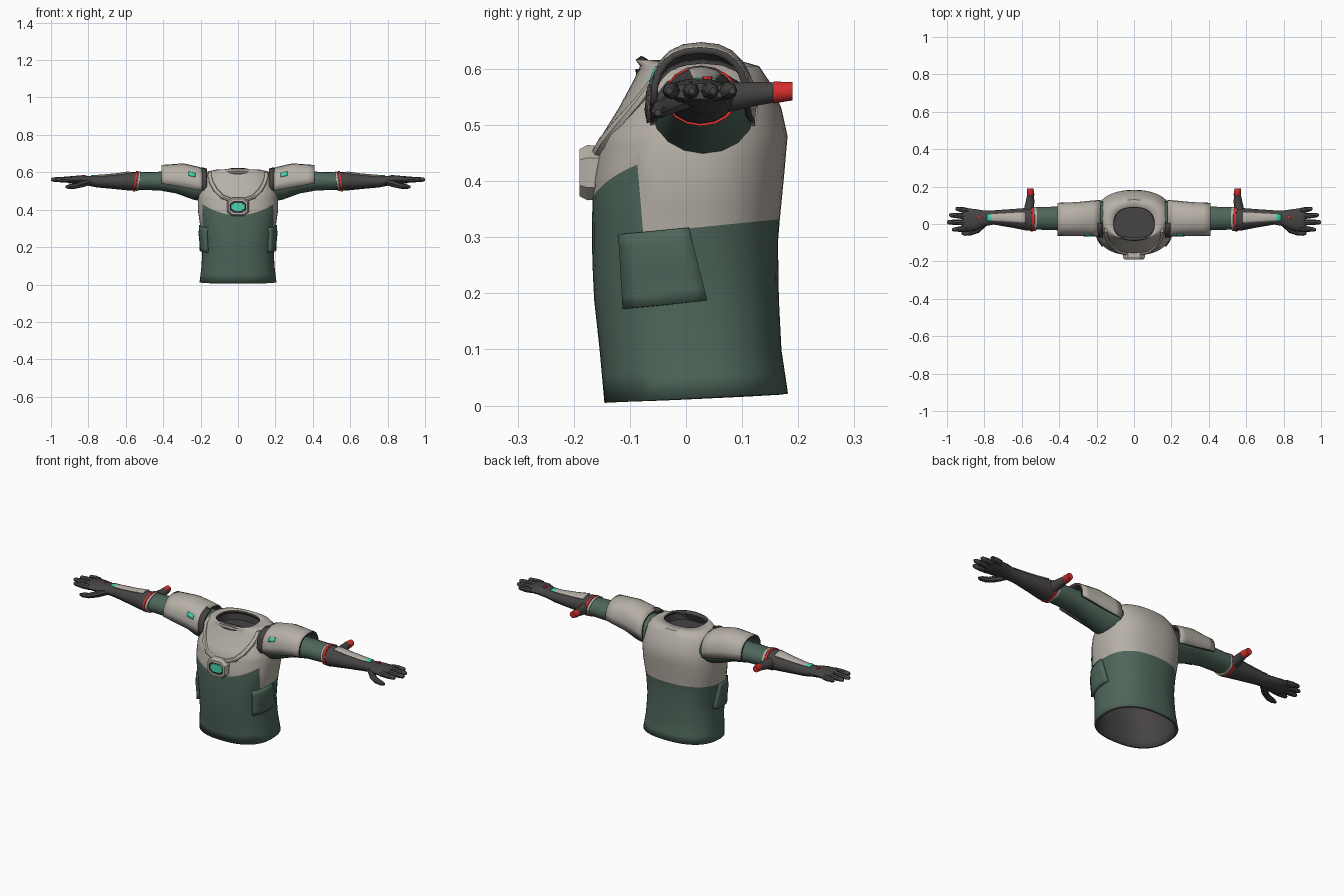
import bpy, bmesh, math
from mathutils import Vector

if "Cube" in bpy.data.objects:
    bpy.data.objects.remove(bpy.data.objects["Cube"])

COLOURS = {"green cloth": (.076, .133, .102), "warm grey": (.47, .435, .385),
           "charcoal": (.062, .056, .056), "red": (.66, .026, .026), "teal": (.061, .66, .43)}
MATS = {}
for n, c in COLOURS.items():
    MATS[n] = bpy.data.materials.new(n)
    MATS[n].diffuse_color = (*c, 1)
GREEN, GREY, DARK, RED, TEAL = COLOURS


def interp(table, t):
    """Linear lookup in rows keyed by their first value."""
    t = min(max(t, table[0][0]), table[-1][0])
    for a, b in zip(table, table[1:]):
        if t <= b[0]:
            k = (t - a[0]) / (b[0] - a[0])
            return [p + (q - p) * k for p, q in zip(a[1:], b[1:])]


def spow(v, e):
    return math.copysign(abs(v) ** e, v)


def loft(name, rings, mats, rule=None, closed=True, caps=(True, True), inside=None,
         mirror=False, thick=0, inner=0, angle=40):
    """Skin rows of points; rule(row, centre) picks the colour slot."""
    bm = bmesh.new()
    rows = [[bm.verts.new(p) for p in r] for r in rings]
    n = len(rows[0])
    for i, (a, b) in enumerate(zip(rows, rows[1:])):
        for j in range(n if closed else n - 1):
            k = (j + 1) % n
            f = bm.faces.new((a[j], a[k], b[k], b[j]))
            f.material_index = rule(i, f.calc_center_median()) if rule else 0
    if closed:
        if caps[0]:
            bm.faces.new(rows[0][::-1])
        if caps[1]:
            f = bm.faces.new(rows[-1])
            f.material_index = rule(len(rows) - 1, f.calc_center_median()) if rule else 0
    bm.normal_update()
    mid = Vector(inside) if inside else sum((v.co for v in bm.verts), Vector()) / len(bm.verts)
    if sum(f.normal.dot(f.calc_center_median() - mid) * f.calc_area() for f in bm.faces) < 0:
        bmesh.ops.reverse_faces(bm, faces=bm.faces[:])
    me = bpy.data.meshes.new(name)
    bm.to_mesh(me)
    bm.free()
    ob = bpy.data.objects.new(name, me)
    bpy.context.collection.objects.link(ob)
    for m in mats:
        me.materials.append(MATS[m])
    bpy.ops.object.select_all(action='DESELECT')
    ob.select_set(True)
    bpy.context.view_layer.objects.active = ob
    bpy.ops.object.shade_smooth_by_angle(angle=math.radians(angle))
    if thick:
        s = ob.modifiers.new("thickness", 'SOLIDIFY')
        s.thickness, s.offset = thick, -1
        s.material_offset = s.material_offset_rim = inner
    if mirror:
        ob.modifiers.new("mirror", 'MIRROR')
    return ob


def patch(name, fn, us, vs, mats, **kw):
    """Open sheet from fn(u, v) over two ranges (start, end, steps)."""
    def span(a, b, n):
        return [a + (b - a) * i / n for i in range(n + 1)]
    return loft(name, [[fn(u, v) for v in span(*vs)] for u in span(*us)], mats, closed=False, **kw)


def xring(x, y, z, ry, rz, n=16, slant=0):
    """Ellipse across the x axis."""
    pts = []
    for i in range(n):
        a = 2 * math.pi * i / n
        pts.append((x - slant * rz * math.sin(a), y + ry * math.cos(a), z + rz * math.sin(a)))
    return pts


# Torso: z, centre y, half depth, half width
BODY = [(0, .02, .165, .207), (.1, .008, .162, .195), (.2, 0, .165, .19), (.3, -.002, .166, .2),
        (.4, .004, .17, .215), (.48, .015, .166, .213), (.53, .025, .145, .2),
        (.58, .027, .12, .185), (.605, .024, .106, .16), (.616, 0, .09, .11)]
N, E = 48, 2.4


def body(i, z):
    yc, ry, rx = interp(BODY, z)
    a = 2 * math.pi * i / N
    return Vector((rx * spow(math.cos(a), 2 / E), yc + ry * spow(math.sin(a), 2 / E), z))


def hem(i):
    return .012 + .05 * body(i, 0).y


def border(i):
    """Height where the vest meets the shirt."""
    p = body(i, .36)
    if p.y > -.075:
        return .315 + .1 * p.y
    return .37 + .05 * (p.x / .17) ** 2


rows = [[body(i, hem(i) + (border(i) - hem(i)) * k / 8) for i in range(N)] for k in range(9)]
rows += [[body(i, border(i) + (.48 - border(i)) * k / 4) for i in range(N)] for k in range(1, 5)]
rows += [[body(i, z) for i in range(N)] for z in (.505, .53, .555, .58, .605, .616)]
loft("torso", rows, [GREEN, GREY, DARK], rule=lambda r, c: int(r >= 8),
     caps=(False, False), inside=(0, 0, .3), thick=.012, inner=2)

# Dark floor closing the neck opening
loft("neck_floor", [[Vector((p.x * s, p.y * s, z)) for p in (body(i, .616) for i in range(N))]
                    for s, z in ((1.0, .600), (.97, .565))], [DARK], caps=(False, True))


# Side pockets lying on the shirt, with a sloping flap
def pocket(t, v):
    y = -.115 + .12 * t + (.025 * t + .008) * v
    z = .305 + .012 * t - (.133 - .003 * t) * v
    yc, ry, rx = interp(BODY, z)
    x = rx * max(0, 1 - abs((y - yc) / ry) ** E) ** (1 / E)
    return (x + .006 + .008 * min(1, v * 3), y - .006 * (1 - t), z)


patch("pocket", pocket, (0, 1, 6), (0, 1, 6), [GREEN], inside=(0, 0, .25), mirror=True, thick=.018)


# Collar strap running down to the chest badge
def front(x, z):
    yc, ry, rx = interp(BODY, z)
    return yc - ry * max(0, 1 - abs(x / rx) ** E) ** (1 / E)


path = [(.035, .45), (.085, .47), (.12, .505), (.142, .545), (.152, .58), (.148, .602)]
rings = []
for i, (x, z) in enumerate(path):
    a, b = path[max(i - 1, 0)], path[min(i + 1, len(path) - 1)]
    d = Vector((b[0] - a[0], 0, b[1] - a[1])).normalized()
    side = Vector((d.z, 0, -d.x)) * .012
    c = Vector((x, front(x, z), z))
    rings.append([c + side * math.cos(t) + Vector((0, .013 * math.sin(t), 0))
                  for t in (2 * math.pi * k / 8 for k in range(8))])
loft("collar_strap", rings, [GREY], mirror=True)

# Chest badge: grey frame, dark groove, teal centre
rings = []
for rx, rz, y in ((.06, .05, -.15), (.062, .052, -.176), (.054, .044, -.19), (.045, .031, -.19),
                  (.043, .029, -.185), (.037, .023, -.185), (.036, .022, -.188)):
    rings.append([(rx * spow(math.cos(t), .7), y, .415 + rz * spow(math.sin(t), .7))
                  for t in (math.pi / 8 + math.pi * k / 4 for k in range(8))])
loft("chest_badge", rings, [GREY, DARK, TEAL],
     rule=lambda r, c: 0 if r < 3 else 1 if r < 5 else 2, angle=25)

# Sleeves
SLEEVE = [(.165, .03, .52, .092, .08), (.24, .03, .527, .085, .073), (.33, .03, .545, .07, .058),
          (.42, .03, .553, .063, .05), (.55, .03, .553, .059, .047)]
loft("sleeve", [xring(*s) for s in SLEEVE], [GREEN], mirror=True)

# Shoulder pads: open arches with dark lining
PAD = [(.16, .03, .53, .1, .085), (.2, .03, .537, .098, .09), (.29, .027, .545, .092, .103),
       (.41, .025, .547, .088, .092)]


def pad(x, t, off=0):
    y, z, ry, rz = interp(PAD, x)
    a0 = -22 + 20 * (x - .16) / .25
    a = math.radians(a0 + (180 - 2 * a0) * t)
    return (x, y + (ry + off) * spow(math.cos(a), .85), z + (rz + off) * spow(math.sin(a), .85))


core = (.29, .027, .5)
patch("shoulder_pad", pad, (.18, .41, 6), (0, 1, 12), [GREY, DARK], inside=core,
      mirror=True, thick=.012, inner=1)
patch("armhole_trim", lambda u, v: pad(u, v, .004), (.165, .193, 2), (.55, .98, 6), [DARK],
      inside=core, mirror=True, thick=.012)
patch("pad_light", lambda u, v: pad(u, v, .003), (.228, .265, 2), (.77, .84, 2), [TEAL],
      inside=core, mirror=True, thick=.005)

# Gloves
GLOVE = [(.54, .027, .552, .062, .05), (.57, .025, .552, .061, .05), (.65, .03, .55, .05, .04),
         (.75, .035, .55, .038, .031), (.8, .03, .555, .042, .026), (.85, .022, .56, .058, .023),
         (.9, .022, .56, .063, .019), (.915, .022, .56, .058, .014)]
loft("glove", [xring(*s, slant=.15) for s in GLOVE], [DARK], mirror=True)
for name, y0, y1, tip in (("little_finger", .07, .082, .955), ("ring_finger", .04, .048, .988),
                          ("middle_finger", .008, .01, 1.0), ("index_finger", -.024, -.03, .972)):
    path = [(.885, .015), (.92, .0155), (tip - .03, .0135), (tip - .008, .011), (tip, .006)]
    loft(name, [xring(x, y0 + (y1 - y0) * (x - .885) / (tip - .885), .561, r, r, 8)
                for x, r in path], [DARK], mirror=True)
loft("thumb", [xring(*s, 8) for s in ((.79, .01, .55, .022, .018), (.83, -.025, .538, .022, .018),
                                      (.87, -.045, .527, .016, .015), (.905, -.05, .523, .013, .012),
                                      (.922, -.05, .522, .006, .006))], [DARK], mirror=True)

# Cuff bands
for name, x, r, m in (("red_cuff", .541, .004, RED), ("grey_cuff", .526, .003, GREY)):
    loft(name, [xring(x + d, .027, .552, .062 + k, .05 + k, slant=.15)
                for d, k in ((0, 0), (0, r), (.012, r), (.012, 0))], [m], mirror=True)


# Forearm plate with a lit tip, and the knuckle dot
def on_glove(x, y):
    yc, zc, ry, rz = interp(GLOVE, x)
    return (x, y, zc + rz * math.sqrt(max(0, 1 - ((y - yc) / ry) ** 2)) + .005)


patch("forearm_plate", lambda x, t: on_glove(x, .034 + t * (.03 - .06 * (x - .58))),
      (.58, .785, 8), (-1, 1, 6), [GREY, TEAL], rule=lambda r, c: int(c.x > .76),
      inside=(.68, .034, .5), mirror=True, thick=.008)
loft("knuckle_dot", [[(.828 + r * math.cos(t), .038 + r * math.sin(t), z)
                      for t in (math.pi * k / 4 for k in range(8))]
                     for r, z in ((.01, .574), (.009, .586))], [RED], mirror=True)

# Elbow spikes with red tips
rings = []
for y, x, z, r in ((.06, .56, .55, .032), (.09, .56, .551, .026), (.12, .556, .555, .023),
                   (.155, .553, .558, .019), (.157, .553, .558, .0205), (.19, .555, .56, .017)):
    rings.append([(x + r * math.cos(t), y, z + r * math.sin(t))
                  for t in (math.pi * k / 5 for k in range(10))])
loft("elbow_spike", rings, [DARK, RED], rule=lambda r, c: int(r >= 3), mirror=True)

for m in bpy.data.materials:
    if m.users and not m.is_grease_pencil:
        m.use_nodes = True
        m.node_tree.nodes["Principled BSDF"].inputs["Base Color"].default_value = m.diffuse_color
